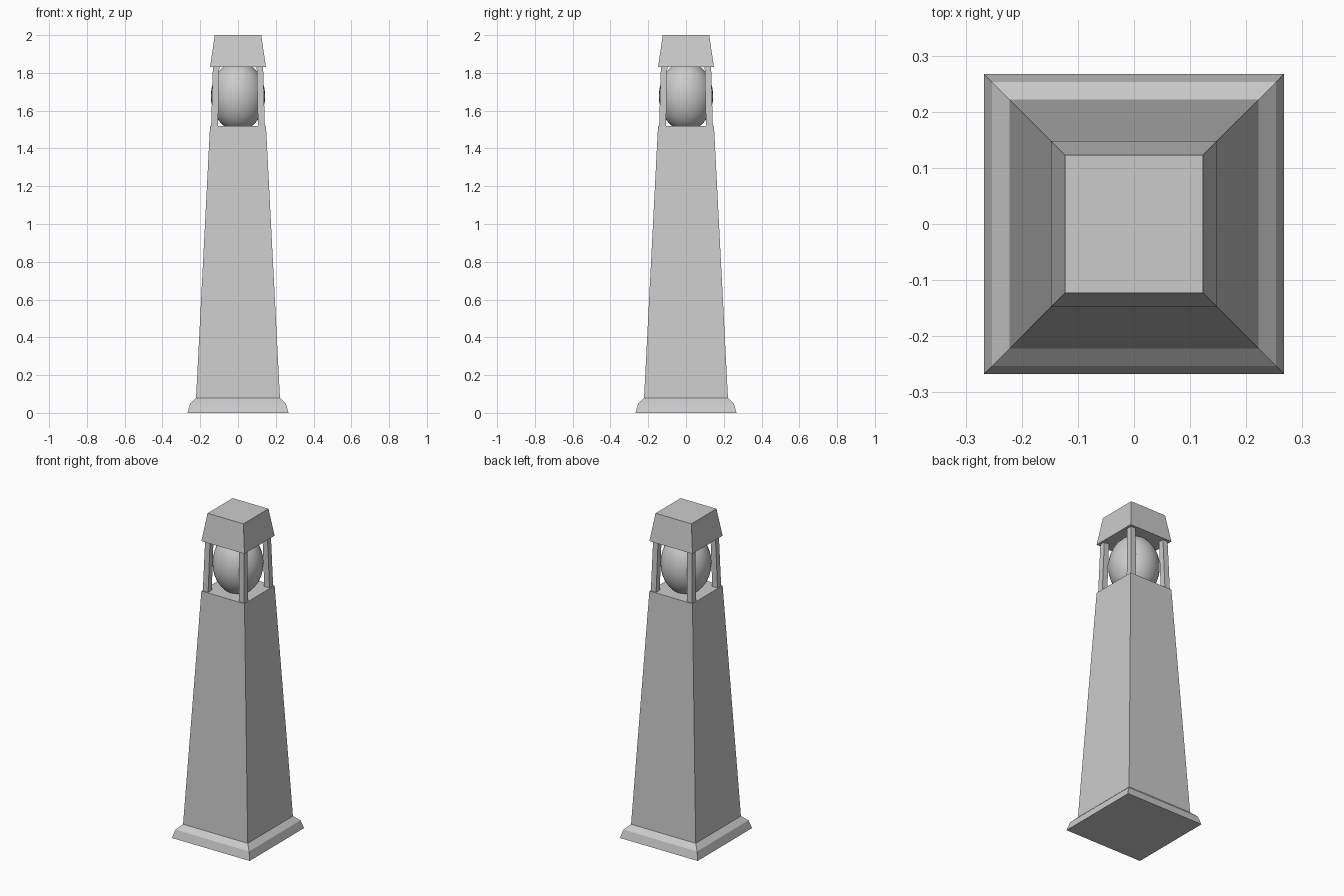
import bpy, bmesh

if "Cube" in bpy.data.objects:
    bpy.data.objects.remove(bpy.data.objects["Cube"])


def square_loft(name, levels):
    """Solid from stacked rectangles: (z, x0, x1, y0, y1)."""
    bm = bmesh.new()
    rings = [[bm.verts.new(p) for p in ((x0, y0, z), (x1, y0, z), (x1, y1, z), (x0, y1, z))]
             for z, x0, x1, y0, y1 in levels]
    for a, b in zip(rings, rings[1:]):
        for i in range(4):
            j = (i + 1) % 4
            bm.faces.new((a[i], a[j], b[j], b[i]))
    bm.faces.new(rings[0][::-1])
    bm.faces.new(rings[-1])
    bmesh.ops.recalc_face_normals(bm, faces=bm.faces[:])
    mesh = bpy.data.meshes.new(name)
    bm.to_mesh(mesh)
    bm.free()
    obj = bpy.data.objects.new(name, mesh)
    bpy.context.collection.objects.link(obj)
    return obj


def centred(name, profile):
    return square_loft(name, [(z, -h, h, -h, h) for z, h in profile])


# Stepped plinth, tapered shaft and roof block
centred("plinth", [(0, 0.267), (0.05, 0.253), (0.08, 0.222)])
centred("shaft", [(0.08, 0.222), (1.52, 0.148)])
centred("cap", [(1.83, 0.148), (2.0, 0.123)])

# Four leaning corner posts around the lamp
for sx, side in ((-1, "left"), (1, "right")):
    for sy, end in ((-1, "front"), (1, "back")):
        levels = []
        for z, inner, outer in ((1.52, 0.106, 0.142), (1.83, 0.099, 0.133)):
            xs = sorted((sx * inner, sx * outer))
            ys = sorted((sy * inner, sy * outer))
            levels.append((z, *xs, *ys))
        square_loft(f"post_{end}_{side}", levels)

# Egg-shaped lamp globe
bpy.ops.mesh.primitive_uv_sphere_add(segments=32, ring_count=16, radius=1, location=(0, 0, 1.677))
lamp = bpy.context.object
lamp.name = "lamp_globe"
lamp.scale = (0.144, 0.144, 0.184)
bpy.ops.object.transform_apply(location=False, rotation=False, scale=True)
bpy.ops.object.shade_smooth()
